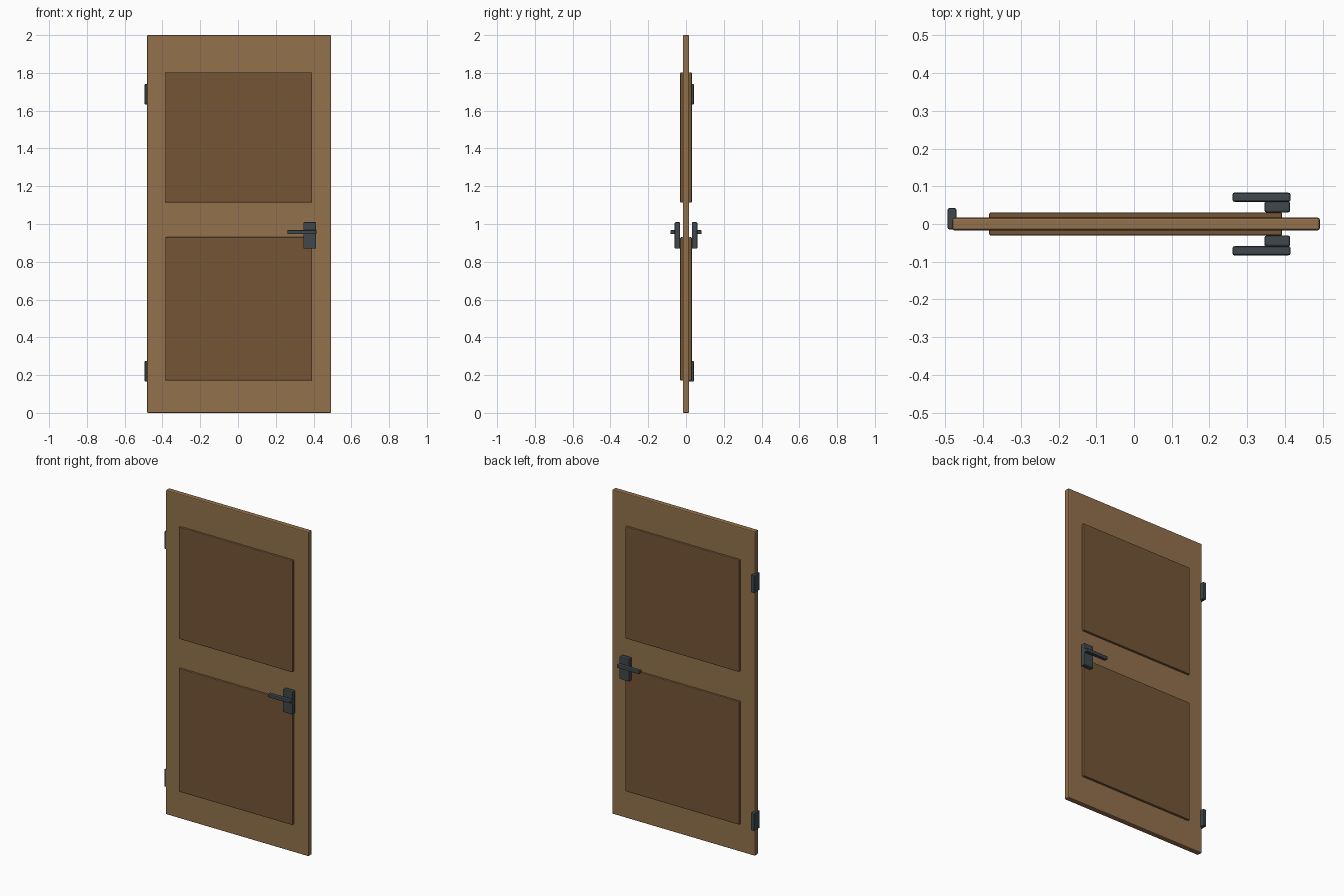
import bpy

if "Cube" in bpy.data.objects:
    bpy.data.objects.remove(bpy.data.objects["Cube"])


def material(name, rgb):
    m = bpy.data.materials.new(name)
    m.diffuse_color = (*rgb, 1.0)
    m.use_nodes = True
    m.node_tree.nodes["Principled BSDF"].inputs["Base Color"].default_value = m.diffuse_color
    return m


WOOD = material("wood", (0.29, 0.165, 0.072))
DARK_WOOD = material("dark_wood", (0.175, 0.09, 0.037))
METAL = material("dark_metal", (0.05, 0.063, 0.07))


def box(name, x, y, z, mat, bevel):
    """Bevelled box from (min, max) ranges."""
    ranges = (x, y, z)
    bpy.ops.mesh.primitive_cube_add(size=1, location=[(a + b) / 2 for a, b in ranges])
    ob = bpy.context.object
    ob.name = name
    ob.scale = [b - a for a, b in ranges]
    bpy.ops.object.transform_apply(location=False, rotation=False, scale=True)
    ob.data.materials.append(mat)
    mod = ob.modifiers.new("bevel", "BEVEL")
    mod.width = bevel
    mod.segments = 2
    return ob


def sided(side, near, far):
    return tuple(sorted((side * near, side * far)))


# Door slab
box("door_slab", (-0.482, 0.493), (-0.017, 0.017), (0, 2), WOOD, 0.006)

# Raised panels and handle set on both faces
for side, label in ((-1, "front"), (1, "back")):
    for part, z in (("upper", (1.113, 1.803)), ("lower", (0.171, 0.930))):
        box(f"{part}_panel_{label}", (-0.384, 0.393), sided(side, 0.013, 0.031),
            z, DARK_WOOD, 0.005)
    box(f"handle_plate_{label}", (0.346, 0.414), sided(side, 0.031, 0.060),
        (0.869, 1.010), METAL, 0.005)
    box(f"handle_lever_{label}", (0.261, 0.415), sided(side, 0.059, 0.083),
        (0.946, 0.968), METAL, 0.005)

# Hinges on the left edge
for part, z in (("lower", (0.166, 0.274)), ("upper", (1.633, 1.741))):
    box(f"{part}_hinge", (-0.494, -0.471), (-0.014, 0.042), z, METAL, 0.004)
